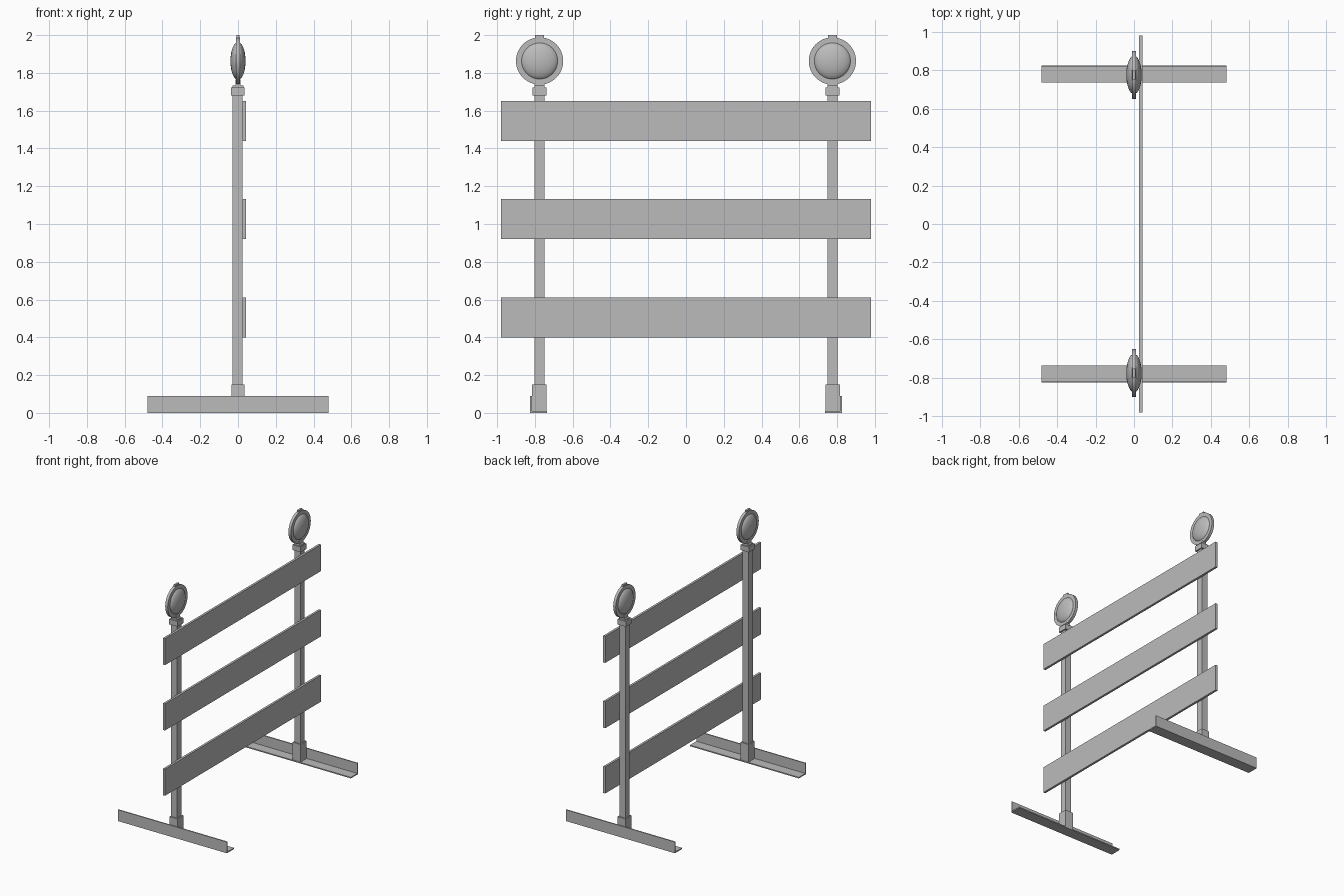
import bpy
import bmesh
from math import pi, sin, cos
from mathutils import Matrix

old = bpy.data.objects.get("Cube")
if old:
    bpy.data.objects.remove(old, do_unlink=True)

grey = bpy.data.materials.new("plain grey")
grey.use_nodes = True
colour = (0.5, 0.5, 0.5, 1)
grey.diffuse_color = colour
grey.node_tree.nodes["Principled BSDF"].inputs["Base Color"].default_value = colour


def finish(name, bm, smooth=False):
    bmesh.ops.recalc_face_normals(bm, faces=bm.faces)
    mesh = bpy.data.meshes.new(name)
    bm.to_mesh(mesh)
    bm.free()
    mesh.materials.append(grey)
    obj = bpy.data.objects.new(name, mesh)
    bpy.context.collection.objects.link(obj)
    if smooth:
        bpy.ops.object.select_all(action='DESELECT')
        obj.select_set(True)
        bpy.context.view_layer.objects.active = obj
        bpy.ops.object.shade_smooth_by_angle(angle=pi / 6)
    return obj


def box(name, x, y, z):
    """Box from (low, high) pairs."""
    bm = bmesh.new()
    bmesh.ops.create_cube(bm, size=1)
    for v in bm.verts:
        v.co = [a + (b - a) * (c + 0.5) for (a, b), c in zip((x, y, z), v.co)]
    return finish(name, bm)


def prism(name, points, x):
    """Extrude a (y, z) profile along x."""
    bm = bmesh.new()
    face = bm.faces.new([bm.verts.new((x[0], py, pz)) for py, pz in points])
    ext = bmesh.ops.extrude_face_region(bm, geom=[face])
    moved = [g for g in ext["geom"] if isinstance(g, bmesh.types.BMVert)]
    bmesh.ops.translate(bm, verts=moved, vec=(x[1] - x[0], 0, 0))
    return finish(name, bm, True)


def lathe_x(name, profile, y, z, steps=48):
    """Spin an (x, radius) profile about an axis along x."""
    bm = bmesh.new()
    verts = [bm.verts.new((px, 0, r)) for px, r in profile]
    edges = [bm.edges.new(p) for p in zip(verts, verts[1:])]
    bmesh.ops.spin(bm, geom=verts + edges, axis=(1, 0, 0), cent=(0, 0, 0),
                   angle=2 * pi, steps=steps)
    bmesh.ops.remove_doubles(bm, verts=bm.verts, dist=0.0001)
    bmesh.ops.transform(bm, matrix=Matrix.Translation((0, y, z)), verts=bm.verts)
    return finish(name, bm, True)


# Horizontal boards
for label, low in (("lower", 0.4), ("middle", 0.92), ("upper", 1.44)):
    box(label + "_board", (0.025, 0.043), (-0.98, 0.98), (low, low + 0.212))

# Uprights, feet and warning lamps, one set per end
LAMP_Z = 1.863
for label, s in (("front", -1), ("back", 1)):
    c = 0.775 * s

    def span(inner, outer):
        return sorted((s * inner, s * outer))

    box(label + "_post", (-0.028, 0.025), (c - 0.027, c + 0.027), (0.01, 1.69))
    box(label + "_post_socket", (-0.035, 0.035), span(0.738, 0.814), (0.01, 0.15))

    # L-shaped foot rail
    angle_iron = [(0.735, 0), (0.825, 0), (0.825, 0.09), (0.816, 0.09),
                  (0.816, 0.009), (0.735, 0.009)]
    prism(label + "_foot_rail", [(s * y, z) for y, z in angle_iron], (-0.48, 0.48))

    # Cap and rounded lamp bracket
    box(label + "_post_cap", (-0.038, 0.035), (c - 0.037, c + 0.037), (1.68, 1.722))
    arch = [(c + 0.027 * cos(a), 1.738 + 0.027 * sin(a))
            for a in (i * pi / 12 for i in range(13))]
    bracket = [(c + 0.027, 1.715)] + arch + [(c - 0.027, 1.715)]
    prism(label + "_lamp_bracket", bracket, (-0.014, 0.014))
    box(label + "_bracket_base", (-0.028, 0.028), (c - 0.027, c + 0.027), (1.715, 1.732))

    # Lamp rim, domed lens on both faces, and top tab
    rim = [(-0.011, 0), (-0.011, 0.125), (0.011, 0.125), (0.011, 0)]
    lathe_x(label + "_lamp_rim", rim, c, LAMP_Z)
    dome = [(-0.04 * cos(a), 0.1 * sin(a)) for a in (i * pi / 16 for i in range(17))]
    lathe_x(label + "_lamp_lens", dome, c, LAMP_Z)
    box(label + "_lamp_tab", (-0.007, 0.007), (c - 0.024, c + 0.024), (1.97, 2.0))
